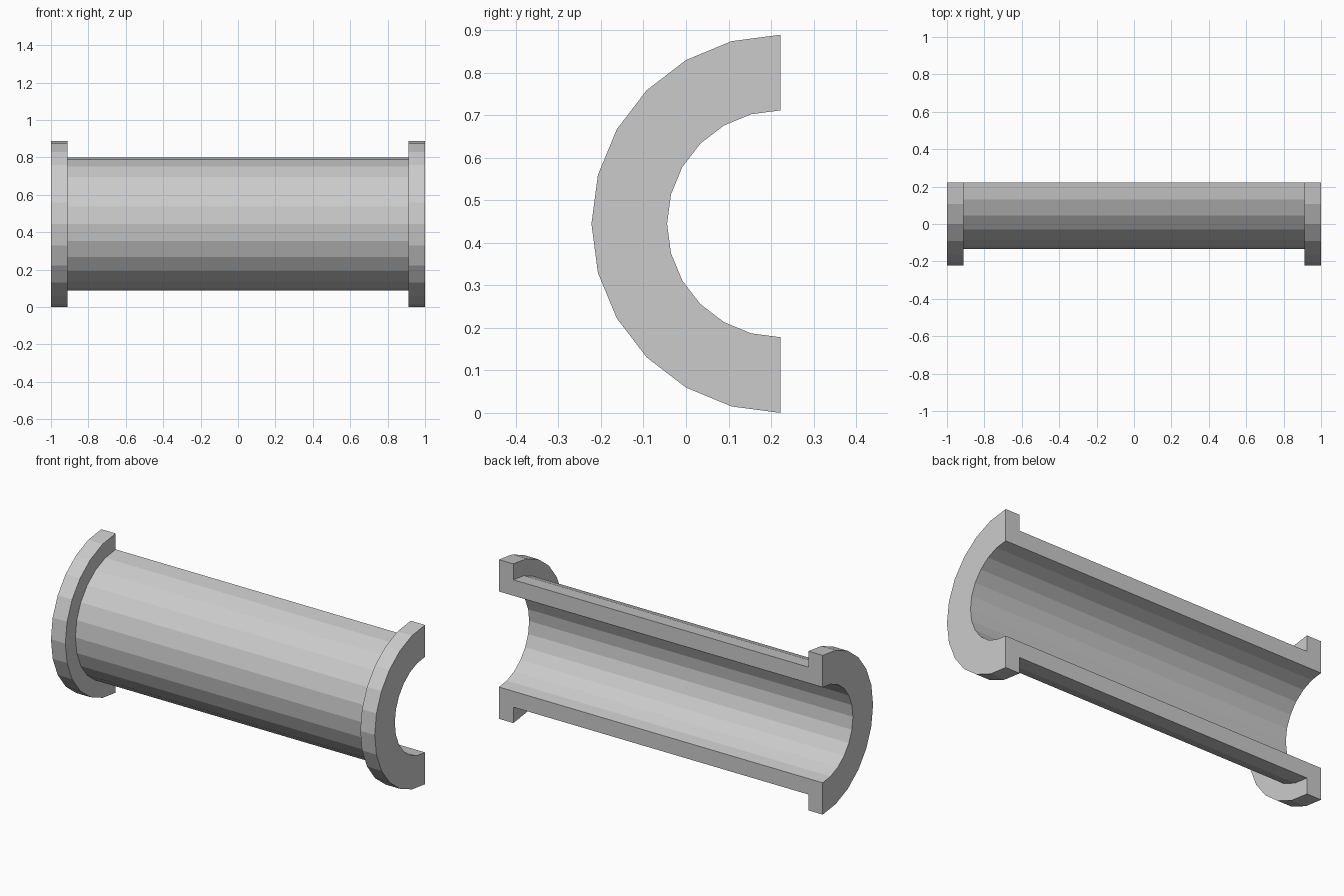
import bpy, bmesh, math

if "Cube" in bpy.data.objects:
    bpy.data.objects.remove(bpy.data.objects["Cube"])

U = 2 / 22.5                      # wall thickness unit
BORE, TUBE, FLANGE = 3 * U, 4 * U, 5 * U
X_END, X_IN = 1.0, 1.0 - U
CY, CZ = FLANGE / 2, FLANGE       # axis of the half pipe
STEPS = 12

# Wall cross-section (x, radius): bore, end flange, tube outside, end flange
half = [(X_END, BORE), (X_END, FLANGE), (X_IN, FLANGE), (X_IN, TUBE)]
profile = half + [(-x, r) for x, r in reversed(half)]

# Sweep the section half a turn, from the top over the front to the bottom
bm = bmesh.new()
rings = []
for i in range(STEPS + 1):
    a = math.pi * i / STEPS
    rings.append([bm.verts.new((x, CY - r * math.sin(a), CZ + r * math.cos(a)))
                  for x, r in profile])
n = len(profile)
for a, b in zip(rings, rings[1:]):
    for j in range(n):
        k = (j + 1) % n
        bm.faces.new((a[j], a[k], b[k], b[j]))

# Flat cut faces along the open back
bm.faces.new(rings[0])
bm.faces.new(rings[-1])
bmesh.ops.recalc_face_normals(bm, faces=bm.faces)

mesh = bpy.data.meshes.new("flanged_half_pipe")
bm.to_mesh(mesh)
bm.free()
bpy.context.collection.objects.link(bpy.data.objects.new("flanged_half_pipe", mesh))
